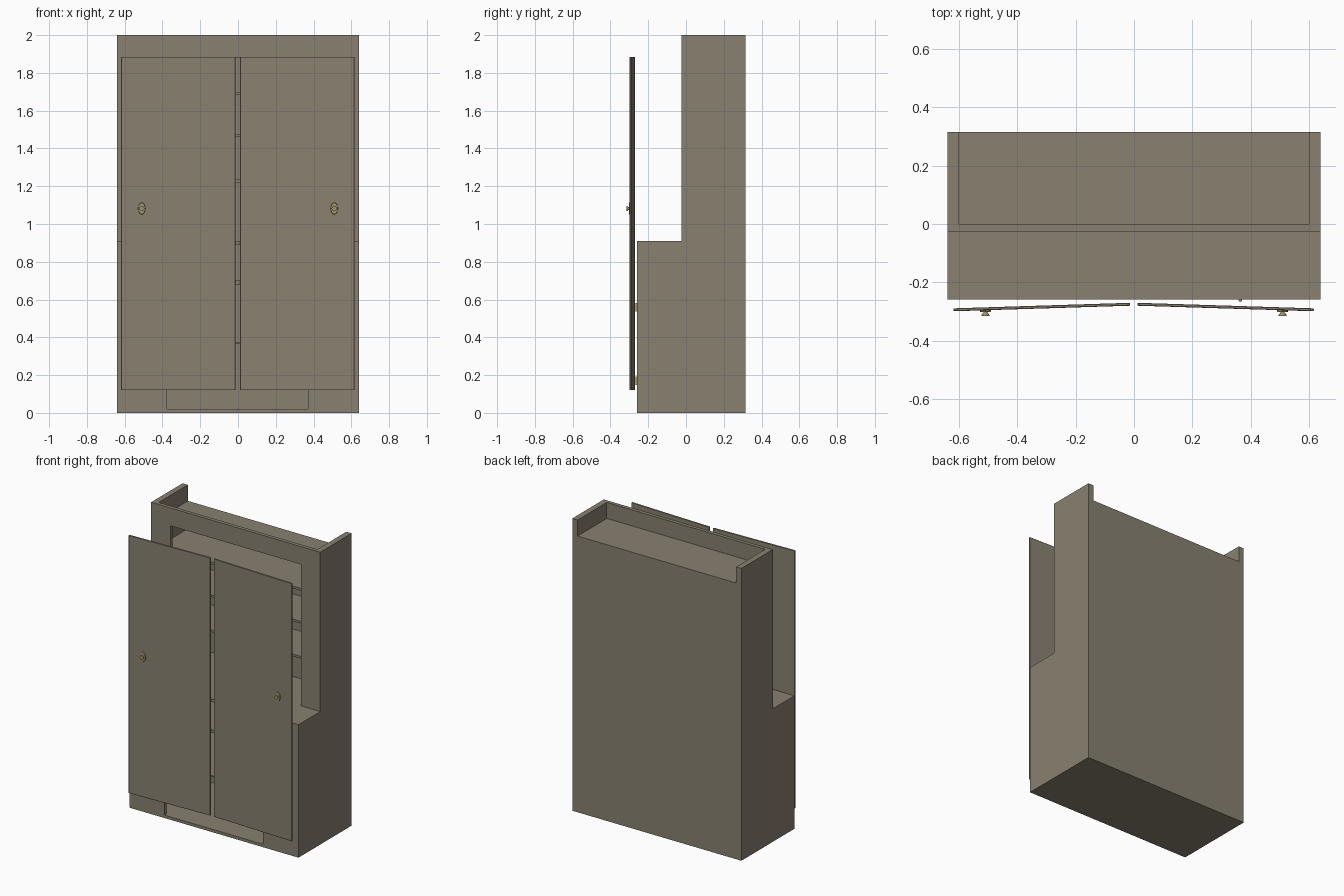
import bpy, bmesh, math
from mathutils import Matrix

if "Cube" in bpy.data.objects:
    bpy.data.objects.remove(bpy.data.objects["Cube"])


def material(name, rgb):
    m = bpy.data.materials.new(name)
    m.diffuse_color = (*rgb, 1)
    m.use_nodes = True
    m.node_tree.nodes["Principled BSDF"].inputs["Base Color"].default_value = m.diffuse_color
    return m


WOOD = material("wood", (0.25, 0.22, 0.165))
BRASS = material("brass", (0.36, 0.30, 0.14))


def add(name, bm, mat=WOOD):
    bmesh.ops.recalc_face_normals(bm, faces=bm.faces)
    me = bpy.data.meshes.new(name)
    bm.to_mesh(me)
    bm.free()
    me.materials.append(mat)
    ob = bpy.data.objects.new(name, me)
    bpy.context.scene.collection.objects.link(ob)
    return ob


def box(name, x0, x1, y0, y1, z0, z1, mat=WOOD):
    bm = bmesh.new()
    bmesh.ops.create_cube(bm, size=1)
    for v in bm.verts:
        v.co.x = x1 if v.co.x > 0 else x0
        v.co.y = y1 if v.co.y > 0 else y0
        v.co.z = z1 if v.co.z > 0 else z0
    return add(name, bm, mat)


def cyl_bm(bm, r1, r2, depth, matrix, seg=16):
    bmesh.ops.create_cone(bm, cap_ends=True, segments=seg, radius1=r1,
                          radius2=r2, depth=depth, matrix=matrix)


def carve(body, *bounds):
    cutter = box("cutter", *bounds)
    cutter.hide_render = True
    mod = body.modifiers.new("carve", "BOOLEAN")
    mod.operation = "DIFFERENCE"
    mod.solver = "EXACT"
    mod.object = cutter
    bpy.context.view_layer.objects.active = body
    bpy.ops.object.modifier_apply(modifier=mod.name)
    bpy.data.objects.remove(cutter)


# Carcass: stepped side profile extruded across the width
bm = bmesh.new()
profile = [(-0.26, 0), (0.315, 0), (0.315, 2), (-0.025, 2), (-0.025, 0.91), (-0.26, 0.91)]
face = bm.faces.new([bm.verts.new((-0.64, y, z)) for y, z in profile])
ext = bmesh.ops.extrude_face_region(bm, geom=[face])
bmesh.ops.translate(bm, vec=(1.28, 0, 0),
                    verts=[g for g in ext["geom"] if isinstance(g, bmesh.types.BMVert)])
carcass = add("carcass", bm)

# Top recess, interiors and front openings
carve(carcass, -0.60, 0.60, 0.0, 0.40, 1.89, 2.10)
carve(carcass, -0.60, 0.60, 0.0, 0.30, 0.91, 1.879)
carve(carcass, -0.495, 0.495, -0.10, 0.05, 0.91, 1.878)
carve(carcass, -0.60, 0.60, -0.235, 0.30, 0.02, 0.89)
carve(carcass, -0.375, 0.37, -0.30, -0.20, 0.02, 0.68)
carve(carcass, -0.375, 0.37, -0.30, -0.20, 0.70, 0.89)

# Shelves
for i, z in enumerate((1.70, 1.475, 1.235)):
    box(f"upper_shelf_{i + 1}", -0.605, 0.605, -0.002, 0.305, z - 0.015, z)
box("middle_shelf", -0.605, 0.605, -0.24, 0.305, 0.68, 0.70)
box("lower_shelf", -0.605, 0.605, -0.234, 0.305, 0.365, 0.372)

# Hinge barrels beside the lower opening
for i, z in enumerate((0.17, 0.56)):
    bm = bmesh.new()
    cyl_bm(bm, 0.006, 0.006, 0.045, Matrix.Translation((0.365, -0.261, z)), 12)
    add(f"hinge_{i + 1}", bm, BRASS)

# Pair of doors, slightly splayed forward at the outer edges
tilt = math.atan2(0.019, 0.605)
for side, label in ((-1, "left"), (1, "right")):
    door = box(f"{label}_door", -0.303, 0.303, -0.005, 0.005, 0.12, 1.885)
    door.rotation_euler.z = -side * tilt
    door.location = (0.3155 * side - 0.001, -0.285, 0)
    bev = door.modifiers.new("edge", "BEVEL")
    bev.width = 0.002
    bev.segments = 1

    # Knob: oval backplate with pointed ends and a turned grip
    bm = bmesh.new()
    turn = Matrix.Rotation(math.pi / 2, 4, "X")
    place = Matrix.Translation((0.51 * side, 0, 1.082))
    plate = place @ Matrix.Diagonal((0.6, 1, 1, 1))
    cyl_bm(bm, 0.033, 0.030, 0.007, plate @ Matrix.Translation((0, -0.2985, 0)) @ turn, 12)
    cyl_bm(bm, 0.007, 0.007, 0.012, place @ Matrix.Translation((0, -0.303, 0)) @ turn)
    cyl_bm(bm, 0.011, 0.014, 0.008, place @ Matrix.Translation((0, -0.311, 0)) @ turn)
    add(f"{label}_knob", bm, BRASS)
